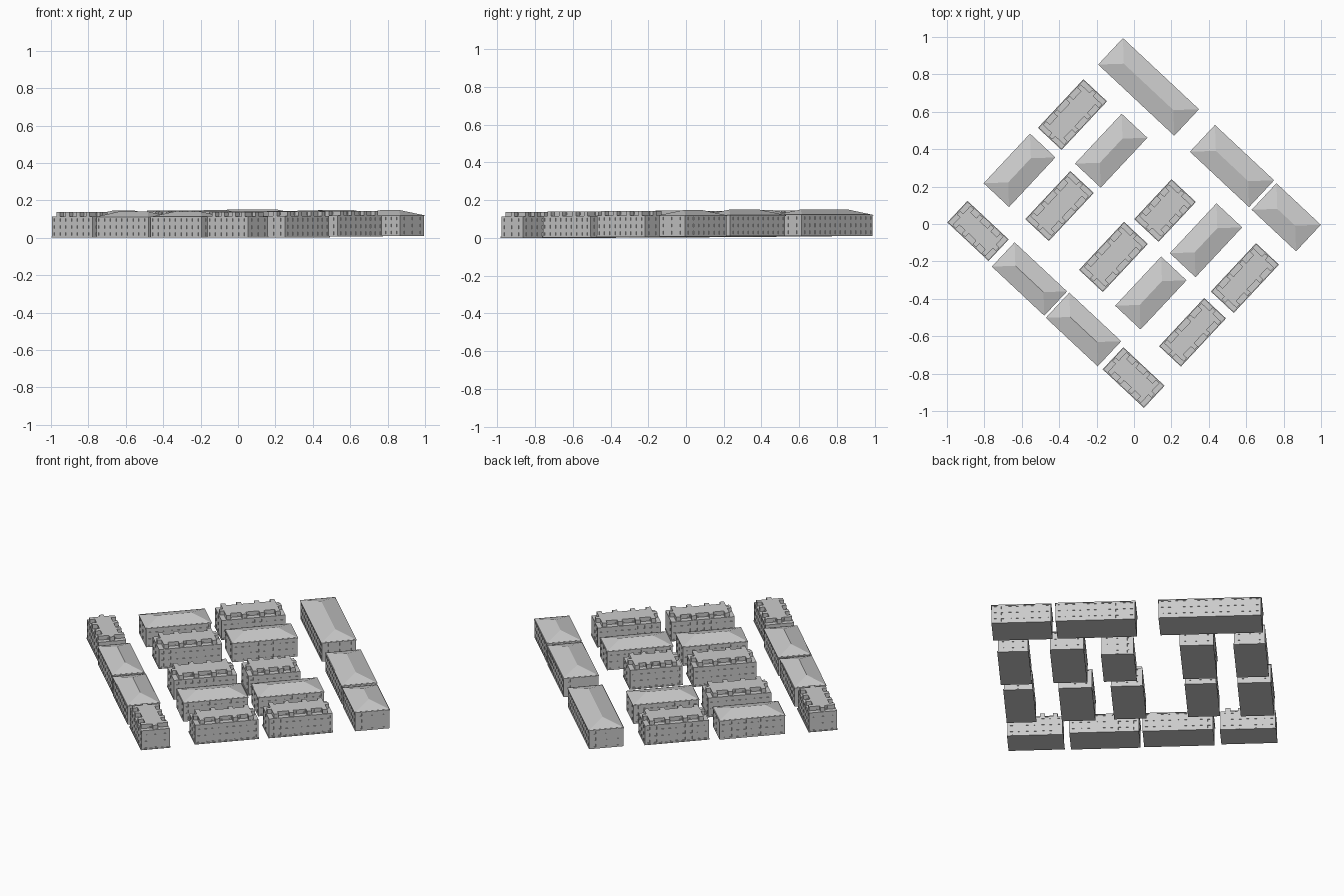
import bpy, bmesh, math
from mathutils import Vector, Matrix

if "Cube" in bpy.data.objects:
    bpy.data.objects.remove(bpy.data.objects["Cube"])

ANGLE = math.radians(46.9)   # street grid rotation
WALL_H = 0.113               # wall height
FLOORS = 3


def quad(bm, pts):
    bm.faces.new([bm.verts.new(p) for p in pts])


def stops(total, count, size):
    """Alternating wall / window positions along a wall."""
    gap = total / count
    out = [0.0]
    for i in range(count):
        c = (i + 0.5) * gap
        out += [c - size / 2, c + size / 2]
    return out + [total]


def wall(bm, start, end, z0, h, cols, rows, w, wh, depth=0.004):
    """Wall from start to end with recessed windows."""
    a, b = Vector((*start, z0)), Vector((*end, z0))
    d = (b - a).normalized()
    inward = Vector((-d.y, d.x, 0))
    us, vs = stops((b - a).length, cols, w), stops(h, rows, wh)

    def P(u, v, dep=0.0):
        return a + d * u + Vector((0, 0, v)) + inward * dep

    for i in range(len(us) - 1):
        for j in range(len(vs) - 1):
            cell = [(us[i], vs[j]), (us[i + 1], vs[j]),
                    (us[i + 1], vs[j + 1]), (us[i], vs[j + 1])]
            if i % 2 and j % 2:
                quad(bm, [P(*c, depth) for c in cell])
                for k in range(4):
                    p, q = cell[k], cell[(k + 1) % 4]
                    quad(bm, [P(*p), P(*q), P(*q, depth), P(*p, depth)])
            else:
                quad(bm, [P(*c) for c in cell])


def rect(x, y):
    return [(-x, -y), (x, -y), (x, y), (-x, y)]


def box(bm, x0, x1, y0, y1, z0, z1):
    m = (Matrix.Translation(((x0 + x1) / 2, (y0 + y1) / 2, (z0 + z1) / 2))
         @ Matrix.Diagonal((x1 - x0, y1 - y0, z1 - z0, 1)))
    bmesh.ops.create_cube(bm, size=1, matrix=m)


def finish(bm, name, cx, cy, rot):
    bmesh.ops.remove_doubles(bm, verts=bm.verts, dist=1e-5)
    me = bpy.data.meshes.new(name)
    bm.to_mesh(me)
    bm.free()
    ob = bpy.data.objects.new(name, me)
    bpy.context.collection.objects.link(ob)
    base = max(0, 0.005 + 0.004 * cx + 0.007 * cy)   # gently sloping site
    ob.location = (cx, cy, base)
    ob.rotation_euler.z = rot
    return ob


def body(bm, hx, hy):
    """Four windowed walls and the underside."""
    c = rect(hx, hy)
    for k in range(4):
        long_side = k % 2 == 0
        n = max(6, round(2 * hx / 0.04)) if long_side else 3
        wall(bm, c[k], c[(k + 1) % 4], 0, WALL_H, n, FLOORS,
             0.014 if long_side else 0.010, 0.017)
    quad(bm, [(x, y, 0) for x, y in reversed(c)])


def hip_house(i, cx, cy, length, width, rot):
    hx, hy = length / 2, width / 2
    bm = bmesh.new()
    body(bm, hx - 0.003, hy - 0.003)
    finish(bm, f"hip_house_walls_{i}", cx, cy, rot)
    # hipped roof with a thin eave
    bm = bmesh.new()
    ze, zt, zr = WALL_H - 0.006, WALL_H - 0.002, WALL_H + 0.027
    lo = [(x, y, ze) for x, y in rect(hx, hy)]
    hi = [(x, y, zt) for x, y in rect(hx, hy)]
    r0, r1 = (-(hx - hy), 0, zr), (hx - hy, 0, zr)
    for k in range(4):
        n = (k + 1) % 4
        quad(bm, [lo[k], lo[n], hi[n], hi[k]])
    quad(bm, [hi[0], hi[1], r1, r0])
    quad(bm, [hi[1], hi[2], r1])
    quad(bm, [hi[2], hi[3], r0, r1])
    quad(bm, [hi[3], hi[0], r0])
    quad(bm, lo[::-1])
    finish(bm, f"hip_roof_{i}", cx, cy, rot)


def flat_house(i, cx, cy, length, width, rot):
    hx, hy = length / 2, width / 2
    bm = bmesh.new()
    body(bm, hx - 0.003, hy - 0.003)
    quad(bm, [(x, y, WALL_H) for x, y in rect(hx - 0.003, hy - 0.003)])
    finish(bm, f"flat_house_walls_{i}", cx, cy, rot)
    # plinth band
    bm = bmesh.new()
    box(bm, -hx, hx, -hy, hy, 0, 0.006)
    finish(bm, f"plinth_{i}", cx, cy, rot)
    # set-back attic storey with projecting bays
    bm = bmesh.new()
    top, ix, iy = WALL_H + 0.024, hx - 0.03, hy - 0.034
    c = rect(ix, iy)
    for k in range(4):
        wall(bm, c[k], c[(k + 1) % 4], WALL_H, top - WALL_H,
             6 if k % 2 == 0 else 2, 1, 0.014, 0.013)
    quad(bm, [(x, y, top) for x, y in c])
    b = 0.013
    for s in (-1, 1):
        for x in (-ix + b, -ix * 0.33, ix * 0.33, ix - b):
            y0, y1 = sorted((s * (iy - 0.002), s * (hy - 0.008)))
            box(bm, x - b, x + b, y0, y1, WALL_H, top)
        x0, x1 = sorted((s * (ix - 0.002), s * (hx - 0.008)))
        box(bm, x0, x1, -b, b, WALL_H, top)
    finish(bm, f"attic_storey_{i}", cx, cy, rot)


NE, SE = ANGLE, ANGLE - math.pi / 2
# centre x, centre y, length, width, direction
hips = [
    (0.078, 0.733, 0.557, 0.194, SE), (0.524, 0.310, 0.433, 0.196, SE),
    (0.814, 0.036, 0.325, 0.194, SE), (-0.612, 0.287, 0.363, 0.186, NE),
    (-0.122, 0.392, 0.365, 0.188, NE), (0.385, -0.087, 0.365, 0.188, NE),
    (0.090, -0.369, 0.360, 0.186, NE), (-0.559, -0.294, 0.384, 0.178, SE),
    (-0.270, -0.564, 0.380, 0.184, SE)]
flats = [
    (-0.329, 0.585, 0.356, 0.173, NE), (-0.398, 0.096, 0.352, 0.172, NE),
    (-0.834, -0.037, 0.302, 0.158, SE), (0.166, 0.072, 0.292, 0.178, NE),
    (-0.110, -0.176, 0.352, 0.174, NE), (0.593, -0.289, 0.354, 0.168, NE),
    (0.313, -0.579, 0.353, 0.160, NE), (-0.002, -0.821, 0.302, 0.162, SE)]
for i, h in enumerate(hips):
    hip_house(i, *h)
for i, f in enumerate(flats):
    flat_house(i, *f)
